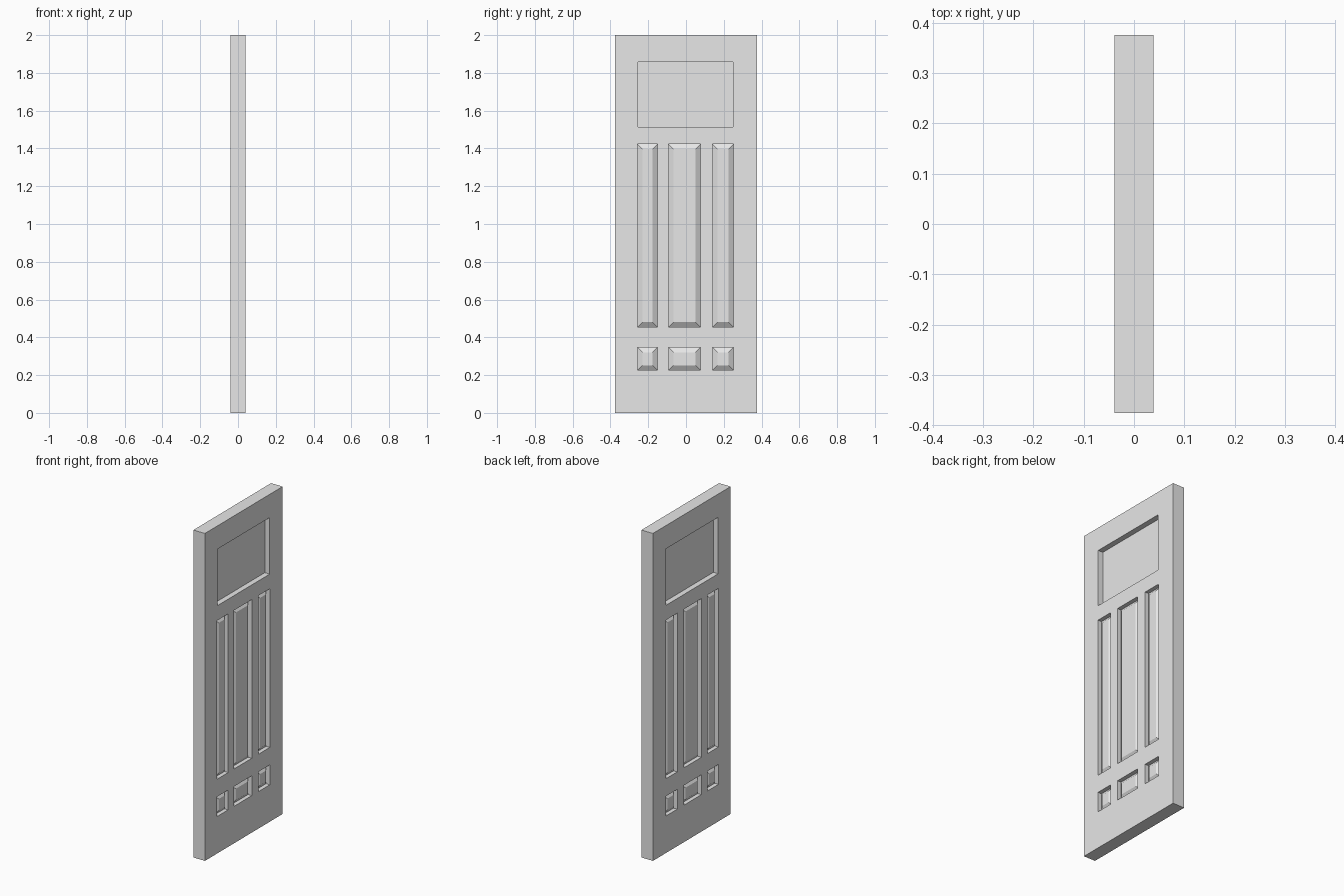
import bpy
import bmesh

cube = bpy.data.objects.get("Cube")
if cube:
    bpy.data.objects.remove(cube, do_unlink=True)

HALF_X, HALF_Y, HEIGHT = 0.039, 0.375, 2.0
WINDOW_DEPTH = 0.033    # recess of the large upper field
PANEL_DEPTH = 0.025     # recess around each raised panel
PANEL_TOP = 0.007       # raised panel stays this far below the face
BEVEL = 0.026           # width of the sloped panel border

COLUMNS = {"right": (-0.257, -0.151), "middle": (-0.093, 0.077), "left": (0.14, 0.251)}
ROWS = {"tall": (0.454, 1.423), "small": (0.226, 0.347)}
WINDOW = ((-0.255, 0.25), (1.513, 1.858))

grey = bpy.data.materials.new("door_grey")
grey.use_nodes = True
grey.diffuse_color = (0.8, 0.8, 0.8, 1)
grey.node_tree.nodes["Principled BSDF"].inputs["Base Color"].default_value = (0.8, 0.8, 0.8, 1)


def add_box(bm, xs, ys, zs):
    """Add an axis-aligned box and return its vertices."""
    verts = bmesh.ops.create_cube(bm, size=1)["verts"]
    for v in verts:
        v.co = [r[0] if c < 0 else r[1] for c, r in zip(v.co, (xs, ys, zs))]
    return verts


def finish(bm, name):
    bmesh.ops.recalc_face_normals(bm, faces=bm.faces)
    mesh = bpy.data.meshes.new(name)
    bm.to_mesh(mesh)
    bm.free()
    mesh.materials.append(grey)
    obj = bpy.data.objects.new(name, mesh)
    bpy.context.collection.objects.link(obj)
    return obj


# Door slab
bm = bmesh.new()
add_box(bm, (-HALF_X, HALF_X), (-HALF_Y, HALF_Y), (0, HEIGHT))
slab = finish(bm, "door_slab")

# Recess cutters on both faces
bm = bmesh.new()
recesses = [(*WINDOW, WINDOW_DEPTH)]
recesses += [(ys, zs, PANEL_DEPTH) for ys in COLUMNS.values() for zs in ROWS.values()]
for ys, zs, depth in recesses:
    floor = HALF_X - depth
    add_box(bm, (floor, HALF_X + 0.05), ys, zs)
    add_box(bm, (-HALF_X - 0.05, -floor), ys, zs)
cutter = finish(bm, "recess_cutter")
cutter.hide_render = True

cut = slab.modifiers.new("recesses", 'BOOLEAN')
cut.operation = 'DIFFERENCE'
cut.solver = 'EXACT'
cut.object = cutter
bpy.context.view_layer.objects.active = slab
bpy.ops.object.modifier_apply(modifier=cut.name)
bpy.data.objects.remove(cutter, do_unlink=True)

# Raised panels with sloped borders, open at the base
for column, ys in COLUMNS.items():
    for row, zs in ROWS.items():
        for face, side in (("outer", 1), ("inner", -1)):
            bm = bmesh.new()
            base, top = HALF_X - PANEL_DEPTH, HALF_X - PANEL_TOP
            verts = add_box(bm, (base, top), ys, zs)
            cy, cz = sum(ys) / 2, sum(zs) / 2
            for v in verts:
                if v.co.x > (base + top) / 2:
                    v.co.y += BEVEL if v.co.y < cy else -BEVEL
                    v.co.z += BEVEL if v.co.z < cz else -BEVEL
            bmesh.ops.recalc_face_normals(bm, faces=bm.faces)
            bottom = [f for f in bm.faces if f.normal.x < -0.9]
            bmesh.ops.delete(bm, geom=bottom, context='FACES_ONLY')
            if side < 0:
                for v in bm.verts:
                    v.co.x *= -1
                bmesh.ops.reverse_faces(bm, faces=bm.faces)
            mesh_name = f"{row}_panel_{column}_{face}"
            finish(bm, mesh_name)
